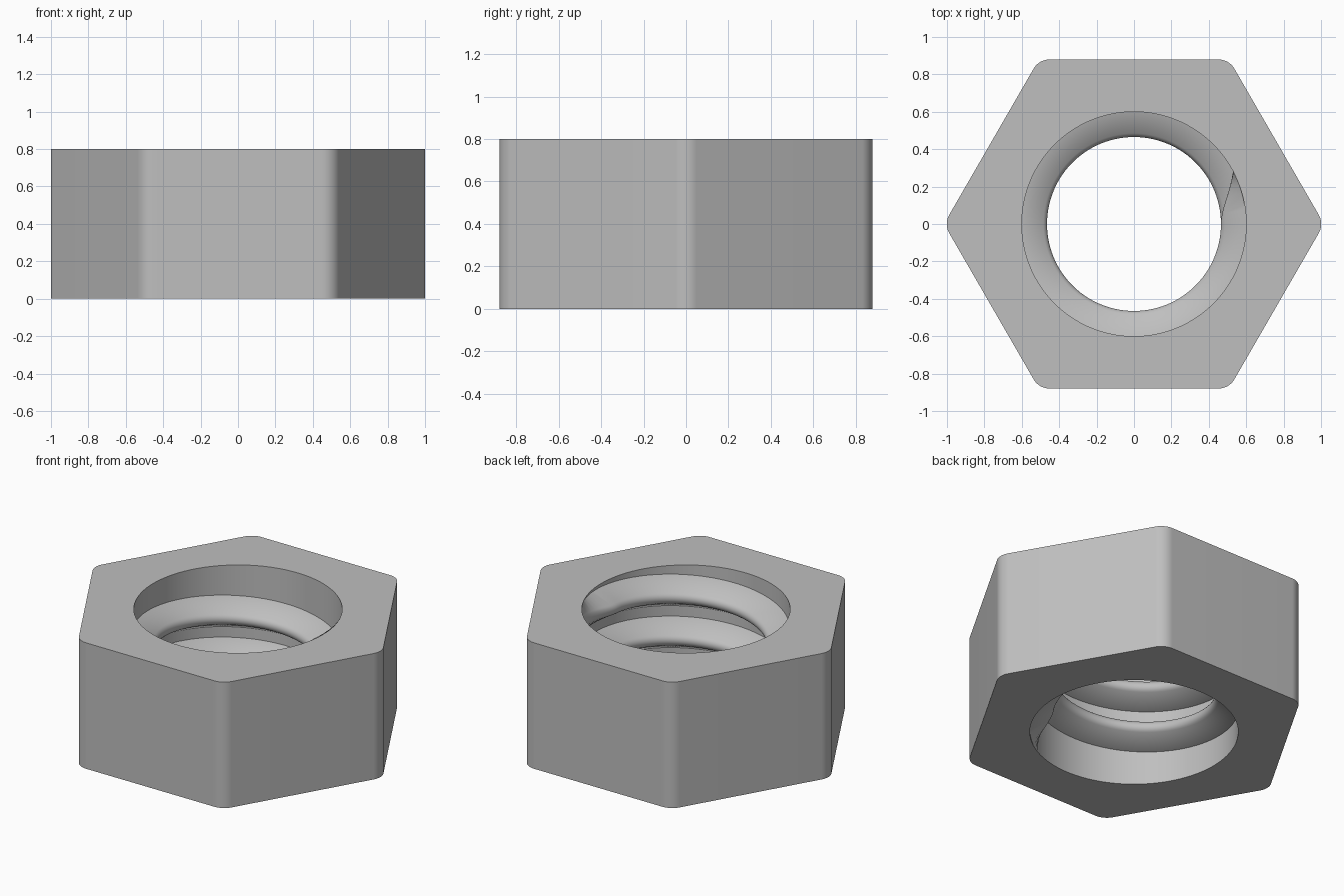
import bpy
import bmesh
from math import sin, cos, pi, radians

cube = bpy.data.objects.get("Cube")
if cube:
    bpy.data.objects.remove(cube, do_unlink=True)

HEIGHT, FLAT, CORNER_R = 0.8, 0.88, 0.1      # outer hexagon
BORE, DEPTH, CREST_R = 0.6, 0.135, 0.04      # bore and thread
PITCH, TURNS, END_ANGLE = HEIGHT / 3, 2.25, 28
RUNOUT = radians(28)

steel = bpy.data.materials.new("steel grey")
steel.use_nodes = True
steel.diffuse_color = (0.52, 0.52, 0.52, 1)
steel.node_tree.nodes["Principled BSDF"].inputs["Base Color"].default_value = (0.52, 0.52, 0.52, 1)


def finish(bm, name):
    bmesh.ops.recalc_face_normals(bm, faces=bm.faces)
    mesh = bpy.data.meshes.new(name)
    bm.to_mesh(mesh)
    bm.free()
    mesh.materials.append(steel)
    mesh.shade_smooth()
    mesh.set_sharp_from_angle(angle=radians(32))
    obj = bpy.data.objects.new(name, mesh)
    bpy.context.collection.objects.link(obj)
    return obj


def skin(bm, a, b):
    """Join two closed rings of vertices with quads."""
    for i in range(len(a)):
        j = (i + 1) % len(a)
        bm.faces.new((a[i], a[j], b[j], b[i]))


# Nut body: rounded hexagon with a round bore
STEPS = 16
outer, inner = [], []
centre = (FLAT - CORNER_R) / cos(pi / 6)
for k in range(6):
    c = k * pi / 3
    for i in range(STEPS):
        a = c - pi / 6 + pi / 3 * i / (STEPS - 1)
        outer.append((centre * cos(c) + CORNER_R * cos(a),
                      centre * sin(c) + CORNER_R * sin(a)))
        b = c - pi / 6 + pi / 3 * (i + 0.5) / STEPS
        inner.append((BORE * cos(b), BORE * sin(b)))

bm = bmesh.new()
rings = [[bm.verts.new((x, y, z)) for x, y in loop]
         for loop, z in ((outer, 0), (outer, HEIGHT), (inner, HEIGHT), (inner, 0))]
for n in range(4):
    skin(bm, rings[n], rings[(n + 1) % 4])
finish(bm, "nut_body")

# Internal thread: rounded tooth swept up a right-handed helix, fading at both ends
tooth_h = 0.2
profile = [(-0.005, 0), (0, 0)]
for i in range(9):
    a = radians(-60 + 15 * i)
    profile.append((DEPTH - CREST_R + CREST_R * cos(a), tooth_h / 2 + CREST_R * sin(a)))
profile += [(0, tooth_h), (-0.005, tooth_h)]

bm = bmesh.new()
sweep = TURNS * 2 * pi
start = radians(END_ANGLE) - sweep
count = 270
rings = []
for s in range(count + 1):
    t = sweep * s / count
    fade = min(1, t / RUNOUT, (sweep - t) / RUNOUT)
    fade = sin(fade * pi / 2)
    rise = (HEIGHT - tooth_h) * s / count
    ring = []
    for d, z in profile:
        r = BORE - (d * fade if d > 0 else d)
        ring.append(bm.verts.new((r * cos(start + t), r * sin(start + t), rise + z)))
    rings.append(ring)
for a, b in zip(rings, rings[1:]):
    skin(bm, a, b)
bm.faces.new(rings[0])
bm.faces.new(rings[-1])
finish(bm, "internal_thread")
